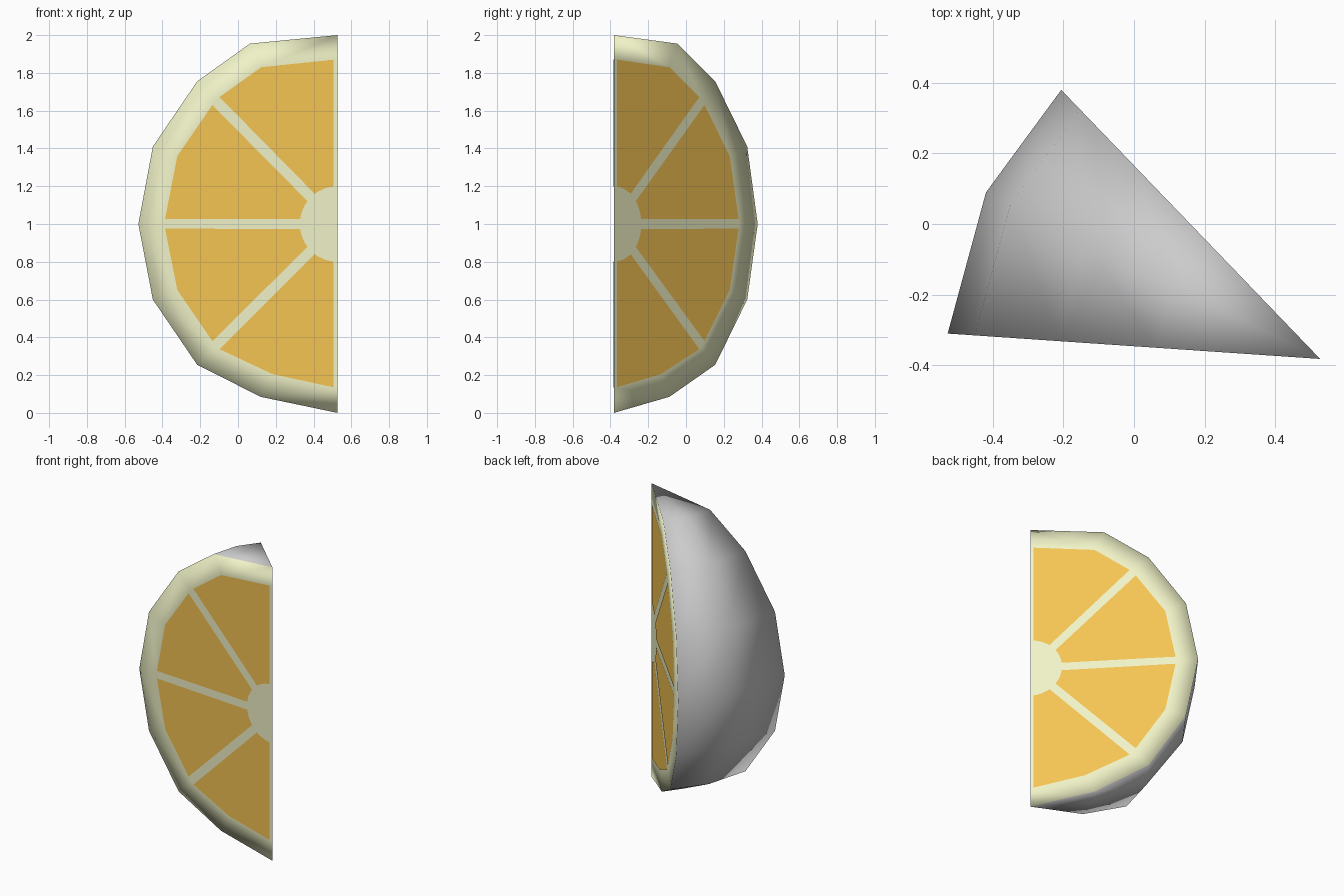
import bpy, bmesh, math
from mathutils import Vector

if "Cube" in bpy.data.objects:
    bpy.data.objects.remove(bpy.data.objects["Cube"])

# vertical core edge of the wedge, and the directions of both cuts plus the middle
CORE = Vector((0.527, -0.382, 0))
ANGLES = [math.radians(a) for a in (176.1, 153.5, 133.9)]
# (distance from core, height) for rind outline and inner edge of the pith ring
RIND = [(0, 2), (.465, 1.955), (.745, 1.755), (.98, 1.41), (1.057, 1),
        (.98, .6), (.745, .255), (.408, .085), (0, 0)]
PITH = [(0, 1.87), (.405, 1.83), (.645, 1.655), (.85, 1.36), (.92, 1),
        (.85, .65), (.645, .35), (.345, .205), (0, .135)]
# outer corners of the four flesh segments, top to bottom
FLESH = [[(.02, 1.87), (.405, 1.83), (.626, 1.672)],
         [(.664, 1.63), (.85, 1.36), (.915, 1.027)],
         [(.915, .976), (.85, .65), (.664, .38)],
         [(.626, .337), (.345, .205), (.02, .135)]]


def point(angle, p):
    return CORE + Vector((math.cos(angle) * p[0], math.sin(angle) * p[0], p[1]))


def material(name, color):
    m = bpy.data.materials.new(name)
    m.diffuse_color = (*color, 1)
    m.use_nodes = True
    m.node_tree.nodes["Principled BSDF"].inputs["Base Color"].default_value = m.diffuse_color
    return m


def finish(bm, name, mats, smooth):
    me = bpy.data.meshes.new(name)
    for f in bm.faces:
        f.smooth = smooth
    bm.to_mesh(me)
    bm.free()
    for m in mats:
        me.materials.append(m)
    ob = bpy.data.objects.new(name, me)
    bpy.context.collection.objects.link(ob)
    return ob


pith_mat = material("pith", (.87, .89, .57))
flesh_mat = material("flesh", (.91, .55, .085))
rind_mat = material("rind", (.8, .8, .8))

# rind and pith: outer skin, with a ring and an inner panel on both cuts
bm = bmesh.new()
top = bm.verts.new(point(0, RIND[0]))
bottom = bm.verts.new(point(0, RIND[-1]))
columns = [[top] + [bm.verts.new(point(a, p)) for p in RIND[1:-1]] + [bottom]
           for a in ANGLES]


def bridge(a, b, mat):
    for i in range(len(a) - 1):
        quad = list(dict.fromkeys((a[i], a[i + 1], b[i + 1], b[i])))
        bm.faces.new(quad).material_index = mat


bridge(columns[0], columns[1], 0)
bridge(columns[1], columns[2], 0)
for angle, col in ((ANGLES[0], columns[0]), (ANGLES[2], columns[2])):
    inner = [bm.verts.new(point(angle, p)) for p in PITH]
    bridge(col, inner, 1)
    bm.faces.new(inner).material_index = 1
bmesh.ops.recalc_face_normals(bm, faces=bm.faces)
finish(bm, "rind_and_pith", [rind_mat, pith_mat], True)

# flesh segments between the spokes, just proud of each cut
for name, angle, side in (("front", ANGLES[0], 1), ("back", ANGLES[2], -1)):
    normal = Vector((-math.sin(angle), math.cos(angle), 0)) * side
    bm = bmesh.new()
    for k, outer in enumerate(FLESH):
        hub = []
        for j in range(5):
            a = math.radians(90 - 45 * (k + 1) + 7.8 + j * (45 - 15.6) / 4)
            if k == 3 and j == 0:
                a = math.radians(-84)
            if k == 0 and j == 4:
                a = math.radians(84)
            hub.append((.2 * math.cos(a), 1 + .2 * math.sin(a)))
        f = bm.faces.new([bm.verts.new(point(angle, p) + normal * .002)
                          for p in outer + hub])
        f.normal_update()
        if f.normal.dot(normal) < 0:
            f.normal_flip()
    finish(bm, name + "_flesh_segments", [flesh_mat], False)
